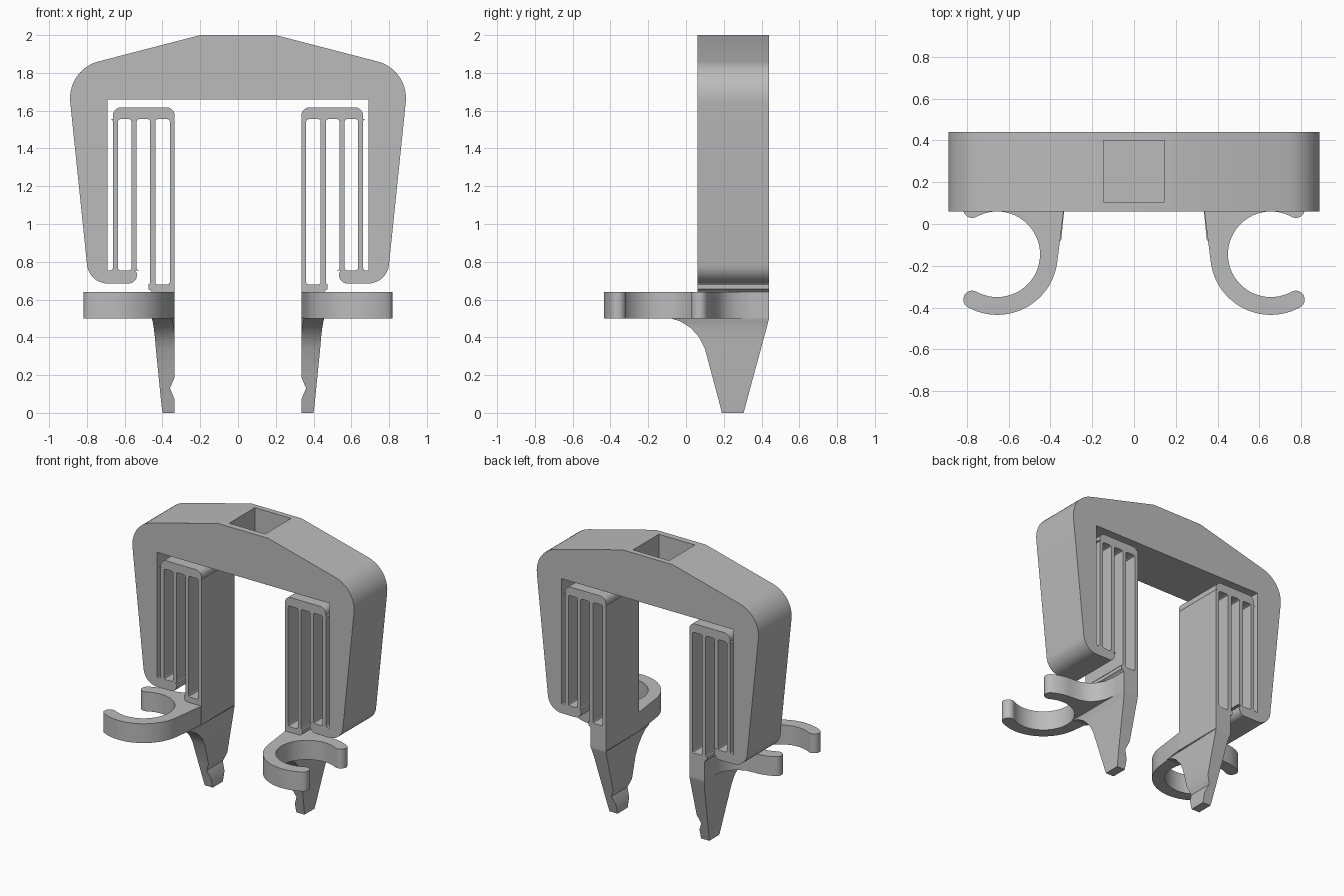
import bpy, bmesh, math
from mathutils import Vector

cube = bpy.data.objects.get("Cube")
if cube:
    bpy.data.objects.remove(cube, do_unlink=True)

grey = bpy.data.materials.new("plain grey")
grey.use_nodes = True
COLOUR = (0.5, 0.5, 0.5, 1)
grey.diffuse_color = COLOUR
grey.node_tree.nodes["Principled BSDF"].inputs["Base Color"].default_value = COLOUR

BACK, FRONT = 0.44, 0.06


def finish(name, bm):
    bmesh.ops.recalc_face_normals(bm, faces=bm.faces)
    mesh = bpy.data.meshes.new(name)
    bm.to_mesh(mesh)
    bm.free()
    obj = bpy.data.objects.new(name, mesh)
    bpy.context.collection.objects.link(obj)
    mesh.materials.append(grey)
    return obj


def smooth(obj):
    bpy.ops.object.select_all(action='DESELECT')
    obj.select_set(True)
    bpy.context.view_layer.objects.active = obj
    bpy.ops.object.shade_smooth_by_angle(angle=math.radians(30))


def prism(name, points, axis, low, high):
    """Extrude a flat outline along y or z."""
    bm = bmesh.new()
    place = (lambda u, v: (u, low, v)) if axis == 'y' else (lambda u, v: (u, v, low))
    face = bm.faces.new([bm.verts.new(place(u, v)) for u, v in points])
    grown = bmesh.ops.extrude_face_region(bm, geom=[face])
    shift = Vector((0, high - low, 0) if axis == 'y' else (0, 0, high - low))
    bmesh.ops.translate(bm, vec=shift, verts=[g for g in grown["geom"] if isinstance(g, bmesh.types.BMVert)])
    return finish(name, bm)


def arc(cx, cy, r, start, end, steps=16):
    angles = [math.radians(start + (end - start) * i / steps) for i in range(steps + 1)]
    return [(cx + r * math.cos(a), cy + r * math.sin(a)) for a in angles]


def rounded(corners, steps=10):
    """Replace each (u, v, radius) corner by a tangent arc."""
    out = []
    for i, (u, v, r) in enumerate(corners):
        p = Vector((u, v))
        if r == 0:
            out.append((u, v))
            continue
        a = (Vector(corners[i - 1][:2]) - p).normalized()
        b = (Vector(corners[(i + 1) % len(corners)][:2]) - p).normalized()
        half = a.angle(b) / 2
        c = p + (a + b).normalized() * r / math.sin(half)
        s = p + a * r / math.tan(half) - c
        e = p + b * r / math.tan(half) - c
        turn = math.atan2(s.x * e.y - s.y * e.x, s.dot(e))
        first = math.degrees(math.atan2(s.y, s.x))
        out += arc(c.x, c.y, r, first, first + math.degrees(turn), steps)
    return out


def flip(points, side):
    return [(side * u, v) for u, v in points]


# Main arch with hooked feet
half = [(0.2, 2, 0), (0.906, 1.817, 0.2), (0.789, 0.685, 0.11), (0.535, 0.685, 0.045),
        (0.535, 0.755, 0.02), (0.69, 0.755, 0), (0.69, 1.66, 0)]
outline = half + [(-u, v, r) for u, v, r in reversed(half)]
arch = prism("arch_frame", rounded(outline), 'y', FRONT, BACK)

# Blind square socket in the top
cutter = prism("socket_cutter", [(-0.145, 0.105), (0.145, 0.105), (0.145, 0.4), (-0.145, 0.4)], 'z', 1.75, 2.2)
cutter.hide_render = True
cut = arch.modifiers.new("socket", 'BOOLEAN')
cut.operation = 'DIFFERENCE'
cut.solver = 'EXACT'
cut.object = cutter
bpy.context.view_layer.objects.active = arch
bpy.ops.object.modifier_apply(modifier=cut.name)
bpy.data.objects.remove(cutter, do_unlink=True)
smooth(arch)


def strip(x0, x1, z0, z1, f=0.012):
    """Thin spring leaf flared at both roots."""
    right = [(x1 + f, z0), (x1 + f / 4, z0 + f / 3), (x1, z0 + f),
             (x1, z1 - f), (x1 + f / 4, z1 - f / 3), (x1 + f, z1)]
    left = [(x0 + x1 - u, v) for u, v in reversed(right)]
    return right + left


def post(name, side):
    """Tapered leg: rows of height, inner x, outer x, front y, back y."""
    rows = [(0, 0.335, 0.4, 0.19, 0.305), (0.07, 0.335, 0.408, 0.172, 0.324),
            (0.13, 0.36, 0.414, 0.156, 0.34), (0.19, 0.335, 0.42, 0.14, 0.356),
            (0.34, 0.335, 0.435, 0.1, 0.397), (0.4, 0.335, 0.44, 0.07, 0.413),
            (0.45, 0.335, 0.446, 0.025, 0.427), (0.485, 0.335, 0.452, -0.03, 0.436),
            (0.5, 0.335, 0.457, -0.08, BACK), (0.505, 0.335, 0.457, FRONT, BACK),
            (0.64, 0.335, 0.457, FRONT, BACK), (0.65, 0.335, 0.465, FRONT, BACK),
            (0.655, 0.335, 0.475, FRONT, BACK), (0.68, 0.335, 0.475, FRONT, BACK)]
    bm = bmesh.new()
    rings = []
    for z, xi, xo, y0, y1 in rows:
        front_in = xi + max(0, FRONT - y0) * 0.1
        ring = [(front_in, y0), (xo, y0), (xo, y1), (xi, y1)]
        rings.append([bm.verts.new((side * x, y, z)) for x, y in ring])
    for lower, upper in zip(rings, rings[1:]):
        for i in range(4):
            j = (i + 1) % 4
            bm.faces.new((lower[i], lower[j], upper[j], upper[i]))
    bm.faces.new(rings[0])
    bm.faces.new(rings[-1])
    return finish(name, bm)


# Open ring clip with round tips, blended into the leg
CX, CY, INNER, OUTER, GAP = 0.655, -0.145, 0.205, 0.29, 61
MID, TIP = (INNER + OUTER) / 2, (OUTER - INNER) / 2
g = math.radians(GAP)
tip_x, tip_y = MID * math.cos(g), MID * math.sin(g)
clip = arc(CX, CY, OUTER, -GAP, -173, 24)
clip += [(0.337, 0.06), (0.337, 0.43), (0.455, 0.43), (0.457, 0.34), (0.468, 0.27),
         (0.495, 0.215), (0.535, 0.175), (0.59, 0.152)]
clip += arc(CX, CY, OUTER, 90, GAP, 6)
clip += arc(CX + tip_x, CY + tip_y, TIP, GAP, GAP - 180, 12)[1:-1]
clip += arc(CX, CY, INNER, GAP, 360 - GAP, 40)
clip += arc(CX + tip_x, CY - tip_y, TIP, 180 - GAP, -GAP, 12)[1:-1]

bar = rounded([(0.335, 1.555, 0.01), (0.662, 1.555, 0.01), (0.662, 1.618, 0.045), (0.335, 1.618, 0.045)])

# Both spring arms
for label, side in (("left", 1), ("right", -1)):
    smooth(prism(label + "_spring_bar", flip(bar, side), 'y', FRONT, BACK))
    for i, (x0, x1, z0) in enumerate([(0.335, 0.361, 0.68), (0.438, 0.465, 0.68),
                                      (0.537, 0.564, 0.755), (0.636, 0.662, 0.755)]):
        leaf = strip(x0, x1, z0, 1.555)
        leaf = [(max(0.335, min(u, 0.672)), v) for u, v in leaf]
        prism(f"{label}_spring_leaf_{i + 1}", flip(leaf, side), 'y', FRONT, BACK)
    smooth(prism(label + "_ring_clip", flip(clip, side), 'z', 0.5, 0.64))
    smooth(post(label + "_leg", side))
